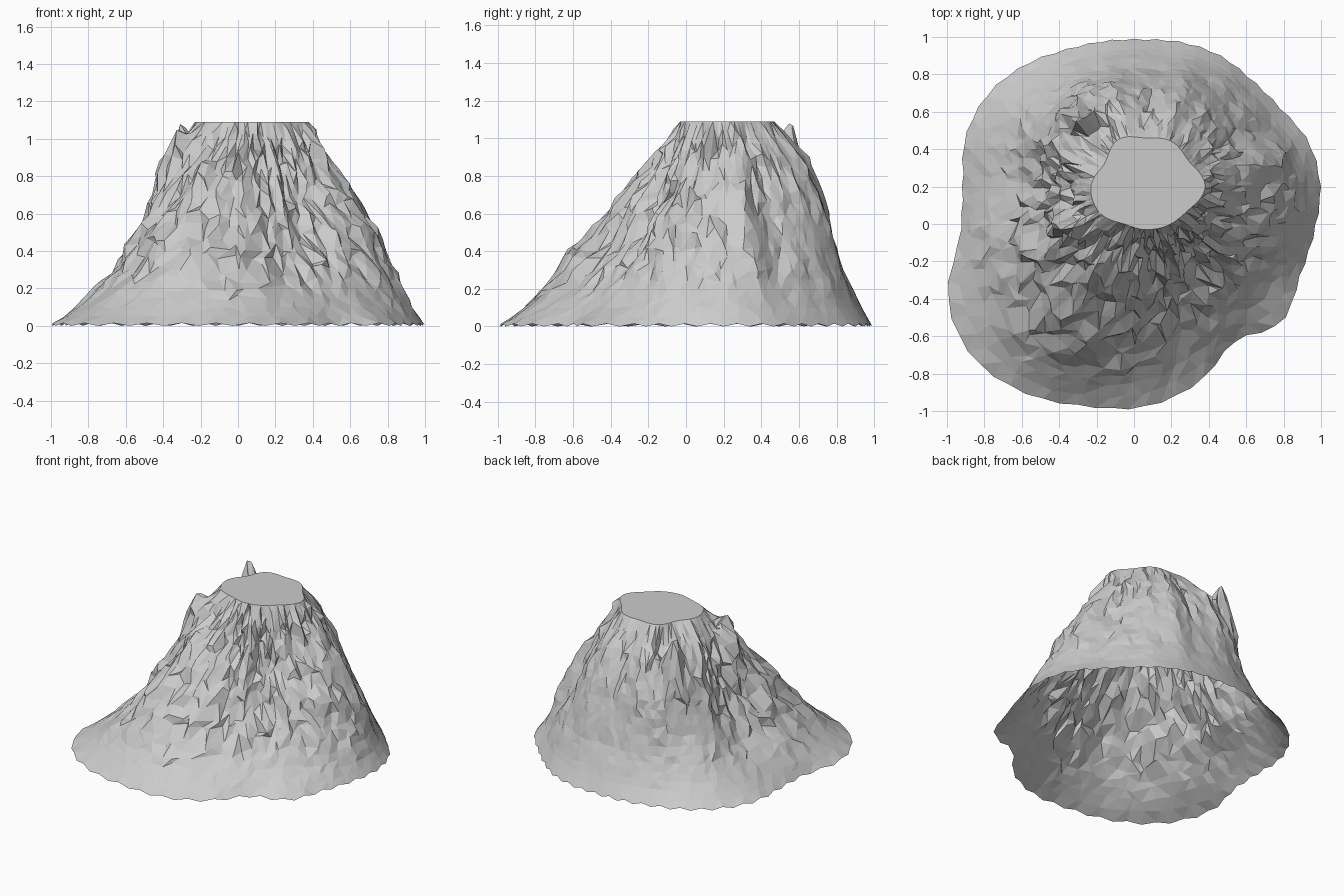
import bpy, bmesh, math, random
from mathutils import Vector, noise

if "Cube" in bpy.data.objects:
    bpy.data.objects.remove(bpy.data.objects["Cube"])

random.seed(4)
CX, CY = 0.06, 0.20          # axis of the summit plateau
SEG, TOP = 84, 1.09

# Foot outline: radius every 15 degrees, counter-clockwise from +x
FOOT = [.94, .91, .84, .81, .81, .80, .79, .81, .85, .92, .98, 1.0,
        .98, 1.03, 1.22, 1.30, 1.28, 1.22, 1.18, 1.09, .96, 1.03, .96, .94]
# Contours: height -> radius every 30 degrees
CONTOURS = {
    0.12: [.86, .76, .74, .72, .76, .86, .87, 1.02, 1.12, 1.00, .85, .85],
    0.30: [.78, .68, .67, .63, .67, .72, .68, .80, .94, .81, .67, .74],
    0.50: [.70, .57, .61, .57, .62, .63, .54, .64, .77, .65, .51, .62],
    0.70: [.58, .48, .54, .51, .57, .57, .47, .53, .59, .51, .41, .47],
    0.90: [.43, .38, .43, .41, .48, .49, .39, .46, .38, .33, .32, .35],
    TOP:  [.32, .27, .28, .26, .29, .25, .29, .28, .23, .23, .24, .26],
}
# Spikes and hollows: x, y, added height, width
SPIKES = [(-.31, .57, .22, .07), (-.16, .49, -.10, .06),
          (-.34, -.02, .15, .06), (-.18, -.25, .05, .06)]


def around(table, a):
    """Smooth periodic lookup of a radius table at angle a."""
    n = len(table)
    t = a / math.tau * n
    i, f = math.floor(t), t - math.floor(t)
    p0, p1, p2, p3 = (table[(i + k) % n] for k in (-1, 0, 1, 2))
    return p1 + .5 * f * (p2 - p0 + f * (2*p0 - 5*p1 + 4*p2 - p3
                                         + f * (3*(p1 - p2) + p3 - p0)))


def radius(a, z):
    """Radius of the mountain at angle a and height z."""
    keys = [0.0] + list(CONTOURS)
    tabs = [FOOT] + list(CONTOURS.values())
    for k in range(len(keys) - 1):
        if z <= keys[k + 1]:
            f = (z - keys[k]) / (keys[k + 1] - keys[k])
            return around(tabs[k], a) * (1 - f) + around(tabs[k + 1], a) * f
    return around(tabs[-1], a)


def roughness(a, z):
    """Rocky on the front spur and high up, smooth on the lower back."""
    front = .65 + .65 * math.cos(a - math.radians(260))
    return min(1, z / .3) * min(1.2, .15 + front + max(0, z - .45))


def rock(a, z):
    """Gullies running downhill plus finer crags, faded at foot and rim."""
    fade = max(0, min(1, z / .3)) * max(0, min(1, (TOP - z) / .15))
    d = Vector((math.cos(a), math.sin(a), 0))
    gully = noise.noise(d * 4.5 + Vector((3, 1, z * .9)))
    crag = noise.noise(d * 9 + Vector((0, 5, z * 8)))
    return fade * (.03 * gully + .05 * crag * roughness(a, z))


bm = bmesh.new()
levels = [0, .05, .10, .15, .20, .25, .30, .36, .42, .48, .54, .60, .66,
          .72, .78, .84, .90, .96, 1.02, TOP]
rings = []
for j, z in enumerate(levels):
    foot, rim = j == 0, j == len(levels) - 1
    ring = []
    for i in range(SEG):
        a = (i + .5 * (j % 2)) / SEG * math.tau
        h = z
        rough = roughness(a, z)
        if not (foot or rim):
            a += random.uniform(-.4, .4) / SEG * math.tau
            h += random.uniform(-.027, .027) * rough
        r = radius(a, h) + rock(a, h)
        if foot:                                  # toothed lower edge
            r -= .008 * (i % 2)
            h = .015 * (i % 2)
        elif not rim:
            r += random.uniform(-.018, .018) * rough
        x, y = CX + r * math.cos(a), CY + r * math.sin(a)
        if not (foot or rim):
            for sx, sy, up, w in SPIKES:
                h += up * math.exp(-((x - sx)**2 + (y - sy)**2) / (w * w))
            h = min(h, TOP)
        ring.append(bm.verts.new((max(-1, min(1, x)), max(-1, min(1, y)), h)))
    rings.append(ring)

# Faceted flanks
for j in range(len(rings) - 1):
    lo, hi = rings[j], rings[j + 1]
    for i in range(SEG):
        n = (i + 1) % SEG
        if j % 2 == 0:
            bm.faces.new((lo[i], lo[n], hi[i]))
            bm.faces.new((lo[n], hi[n], hi[i]))
        else:
            bm.faces.new((lo[i], hi[n], hi[i]))
            bm.faces.new((lo[i], lo[n], hi[n]))
# Flat summit plateau; underside stays open
bm.faces.new(rings[-1])

mesh = bpy.data.meshes.new("mountain")
bm.to_mesh(mesh)
bm.free()
mountain = bpy.data.objects.new("mountain", mesh)
bpy.context.collection.objects.link(mountain)
